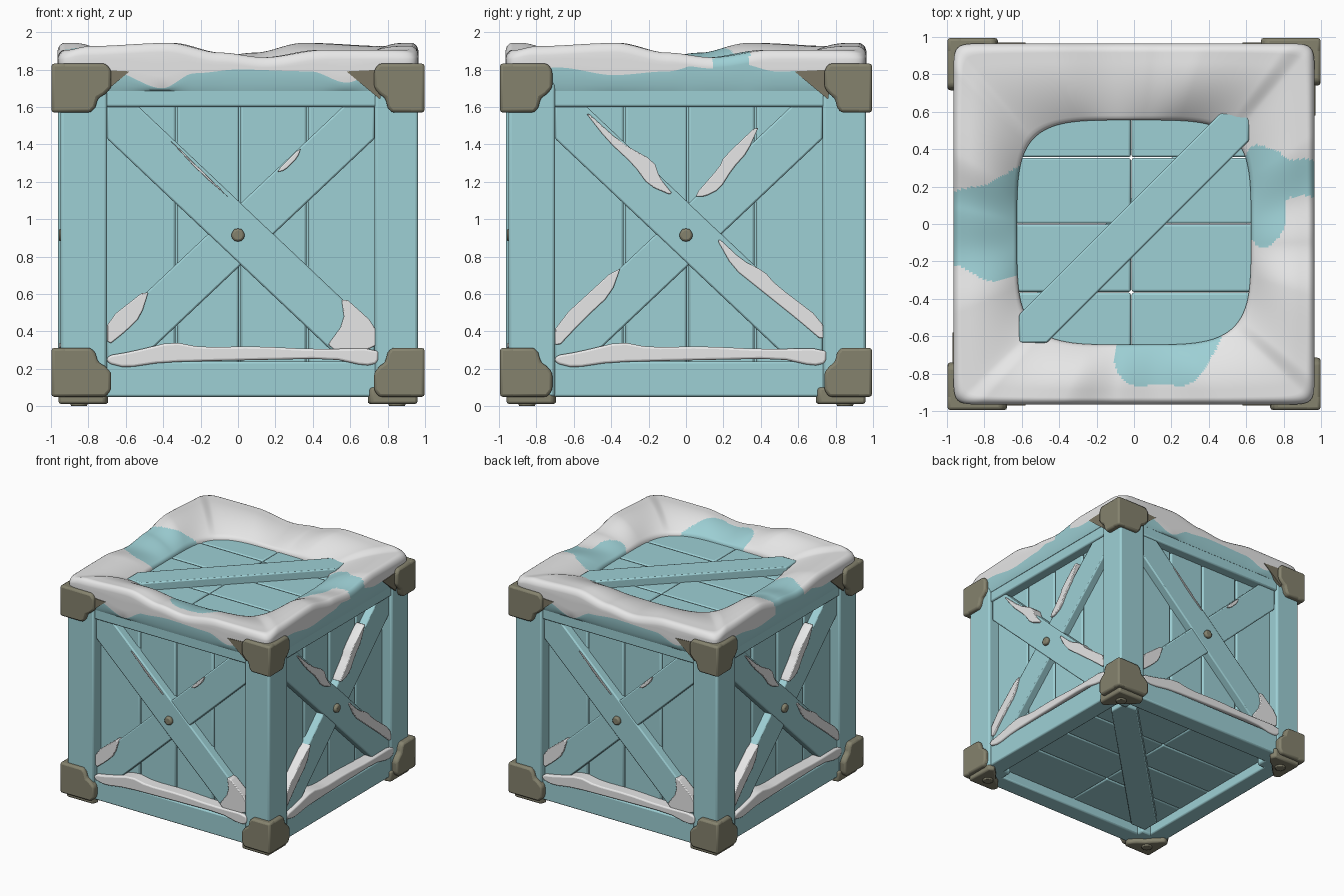
import bpy, bmesh, math
from math import sin, cos, pi

if "Cube" in bpy.data.objects:
    bpy.data.objects.remove(bpy.data.objects["Cube"])


def mat(name, rgb):
    m = bpy.data.materials.new(name)
    m.diffuse_color = (*rgb, 1)
    m.use_nodes = True
    m.node_tree.nodes["Principled BSDF"].inputs["Base Color"].default_value = m.diffuse_color
    return m


TEAL = mat("teal_wood", (.34, .63, .665))
SNOW = mat("snow_white", (.83, .83, .83))
METAL = mat("dull_metal", (.235, .225, .155))
BROWN = mat("brown_metal", (.20, .18, .125))


def finish(bm, name, mats, bevel=0, segs=2, angle=35):
    bmesh.ops.recalc_face_normals(bm, faces=bm.faces)
    me = bpy.data.meshes.new(name)
    bm.to_mesh(me)
    bm.free()
    ob = bpy.data.objects.new(name, me)
    bpy.context.collection.objects.link(ob)
    for m in mats:
        me.materials.append(m)
    if bevel:
        b = ob.modifiers.new("bevel", 'BEVEL')
        b.width, b.segments, b.limit_method = bevel, segs, 'ANGLE'
    bpy.ops.object.select_all(action='DESELECT')
    ob.select_set(True)
    bpy.context.view_layer.objects.active = ob
    bpy.ops.object.shade_smooth_by_angle(angle=math.radians(angle))
    return ob


def prism(name, poly, d0, d1, place, m, bevel=.01, segs=2):
    """Extrude a 2D outline from depth d0 to d1; place(u, v, d) gives the 3D point."""
    bm = bmesh.new()
    a = [bm.verts.new(place(u, v, d0)) for u, v in poly]
    b = [bm.verts.new(place(u, v, d1)) for u, v in poly]
    bm.faces.new(a)
    bm.faces.new(b)
    n = len(poly)
    for i in range(n):
        j = (i + 1) % n
        bm.faces.new((a[i], a[j], b[j], b[i]))
    return finish(bm, name, [m], bevel, segs)


def side(k):
    """Placement on side k (0 front, 1 right, 2 back, 3 left): u right, v up, d outwards."""
    c, s = round(cos(k * pi / 2)), round(sin(k * pi / 2))
    return lambda u, v, d: (c * u + s * d, s * u - c * d, v)


def flat(u, v, d):
    return (u, v, d)


def rect(u0, u1, v0, v1):
    return [(u0, v0), (u1, v0), (u1, v1), (u0, v1)]


def soft(poly):
    """Round an outline by cutting its corners once."""
    out = []
    for (x0, y0), (x1, y1) in zip(poly, poly[1:] + poly[:1]):
        out += [(x0 + (x1 - x0) * t, y0 + (y1 - y0) * t) for t in (.2, .8)]
    return out


def brace(a, b, p, q, cu, cv, f=1):
    """Diagonal band clipped to a rectangle of half size a, b."""
    pts = [(-a, -b), (-a + p, -b), (a, b - q), (a, b), (a - p, b), (-a, -b + q)]
    return [(f * u + cu, v + cv) for u, v in pts]


def lerp(tab, x):
    for (x0, y0), (x1, y1) in zip(tab, tab[1:]):
        if x <= x1:
            t = max(0, (x - x0) / (x1 - x0))
            t = t * t * (3 - 2 * t)
            return y0 + (y1 - y0) * t
    return tab[-1][1]


# Snow outlines on the two kinds of side (front/back and right/left)
LEDGE = [(-.70, .23), (-.6, .205), (-.4, .235), (0, .245), (.5, .255), (.68, .215), (.75, .23),
         (.75, .31), (.4, .305), (.1, .32), (-.2, .315), (-.35, .345), (-.58, .29), (-.70, .27)]
FRONT_SNOW = [
    [(-.70, .32), (-.70, .46), (-.47, .64), (-.52, .48), (-.6, .40)],
    [(.46, .30), (.74, .30), (.74, .43), (.55, .60), (.57, .45)],
    [(.2, 1.25), (.34, 1.39), (.32, 1.33), (.25, 1.26)],
    [(-.4, 1.46), (-.02, 1.09), (-.2, 1.245)]]
RIGHT_SNOW = [
    [(-.56, 1.6), (-.35, 1.41), (-.17, 1.31), (-.14, 1.22), (-.06, 1.12), (-.2, 1.18), (-.28, 1.29), (-.42, 1.42)],
    [(.04, 1.12), (.18, 1.28), (.2, 1.33), (.40, 1.52), (.33, 1.36), (.25, 1.27), (.18, 1.16), (.1, 1.12)],
    [(.15, .92), (.3, .78), (.42, .72), (.48, .65), (.73, .46), (.74, .34), (.6, .46), (.4, .62), (.25, .74)],
    [(-.70, .30), (-.70, .44), (-.34, .77), (-.4, .6), (-.55, .46)]]

# Four sides: rails, planks, crossed braces, rivet and snow drifts
for k in range(4):
    P = side(k)
    prism("corner_post", rect(.73, .963, .05, 1.80), .70, .95, P, TEAL, .016)
    prism("bottom_rail", rect(-.74, .76, .05, .24), .79, .943, P, TEAL, .012)
    prism("top_rail", rect(-.74, .76, 1.60, 1.80), .75, .943, P, TEAL, .012)
    cuts = [-.74, -.33, .01, .37, .76]
    for u0, u1 in zip(cuts, cuts[1:]):
        prism("side_plank", rect(u0 + .004, u1 - .004, .2, 1.64), .80, .86, P, TEAL, .014)
    prism("rising_brace", brace(.715, .69, .16, .18, .015, .92), .84, .925, P, TEAL)
    prism("falling_brace", brace(.715, .69, .16, .18, .015, .92, -1), .84, .930, P, TEAL)
    circle = [(.036 * cos(i * pi / 6), .915 + .036 * sin(i * pi / 6)) for i in range(12)]
    prism("rivet", circle, .92, .958, P, METAL, .012)
    prism("ledge_snow", soft(LEDGE), .85, .958, P, SNOW, .02, 3)
    for poly in (RIGHT_SNOW if k % 2 else FRONT_SNOW):
        prism("brace_snow", soft(poly), .86, .942, P, SNOW, .006)
    tri = [(.58, 1.79), (.64, 1.74), (.76, 1.64), (.78, 1.80)]
    for f in ((1,) if k % 2 else (1, -1)):
        prism("bracket_tip", [(f * u, v) for u, v in tri], .92, .971, P, BROWN, 0)

# Top and bottom: planks and one diagonal brace each
rows = [-.80, -.365, 0, .355, .80]
for name, z0, z1, b0, b1, a in (("top", 1.73, 1.79, 1.76, 1.855, .615), ("bottom", .13, .19, .07, .15, .73)):
    for v0, v1 in zip(rows, rows[1:]):
        for u0, u1 in ((-.80, -.015), (-.015, .80)):
            prism(name + "_plank", rect(u0 + .002, u1 - .002, v0 + .002, v1 - .002), z0, z1, flat, TEAL, .012)
    off = -.02 if name == "top" else 0
    prism(name + "_brace", brace(a, a, .15, .15, 0, off), b0, b1, flat, TEAL)

# Three-armed metal brackets on all eight corners; arm widths differ by side
ARM = [(0, 0), (.29, 0), (.32, .035), (.32, .13), (.285, .165), (.25, .185), (.235, .235), (.21, .262), (0, .262)]
CAP = [(0, 0), (.25, 0), (.27, .05), (.22, .11), (.16, .15), (.12, .20), (.05, .27), (0, .25)]
for sx in (-1, 1):
    for sy in (-1, 1):
        wx = .32 if sx == sy else .27
        wy = .255 if sx == sy else .28
        for low in (True, False):
            def z(v):
                return .05 + v if low else 1.832 - v
            prism("bracket_arm", ARM, .91, .995,
                  lambda u, v, d: (sx * (.998 - u * wx / .32), sy * d, z(v)), METAL, .016)
            prism("bracket_arm", ARM, .91, .998,
                  lambda u, v, d: (sx * d, sy * (.995 - u * wy / .32), z(v)), METAL, .016)
            prism("bracket_cap", CAP, -.038, .05,
                  lambda u, v, d: (sx * (.96 - u), sy * (.96 - v), z(d if low else d + .045)), METAL, .014)
        foot = [(sx * .85 + .045 * cos(i * pi / 6), sy * .85 + .045 * sin(i * pi / 6)) for i in range(12)]
        prism("foot_rivet", foot, 0, .03, flat, METAL, .008)

# Snow cap: a square ring swept round the top, with bare teal patches
HEIGHT = [(-1, 1.905), (-.85, 1.925), (-.4, 1.942), (-.1, 1.89), (.15, 1.865), (.5, 1.905), (1, 1.905)]
EDGE = ([(-1, 1.80), (-.7, 1.79), (-.42, 1.70), (-.24, 1.78), (0, 1.80), (.4, 1.79), (.6, 1.73), (.8, 1.80), (1, 1.80)],
        [(-1, 1.80), (-.7, 1.81), (-.4, 1.77), (-.1, 1.79), (.12, 1.84), (.3, 1.83), (.5, 1.79), (1, 1.80)])


def superellipse(x, y, r, n):
    s = r / (abs(x) ** n + abs(y) ** n) ** (1 / n)
    return x * s, y * s


def bare(x, y):
    w = .04 * sin(17 * x + 2) + .04 * sin(14 * y)
    x, y = x + w * .5, y + w * .5
    left = x < -.6 and -.26 - .1 * (x + .8) < y < .24 + .35 * (x + .75)
    right = ((x - .68) / .15) ** 2 + ((y - .15) / .28) ** 2 < 1 or (x > .66 and .15 < y < .31)
    front = ((x - .17) / .27) ** 2 + ((y + .64) / .23) ** 2 < 1
    return left or right or front


N = 120
bm = bmesh.new()
rings = []
for i in range(4 * N):
    k, u = i // N, -1 + 2 * (i % N) / N
    x, y, _ = side(k)(u, 0, 1)
    h = lerp(HEIGHT, u)
    zb = min(lerp(EDGE[k % 2], u), h - .06)
    ox, oy = superellipse(x, y, .966, 28)
    ix, iy = superellipse(x, y, .625, 4.2)
    iy = iy * .96 - .045
    prof = [(0, 1.76), (0, 1.80)]
    for j in range(1, 31):
        f = j / 33
        t = min(1, f / .75)
        prof.append((f, 1.81 + (h - 1.81) * (1 - (1 - t) ** 2)))
    prof += [(.94, h - .006), (.975, h - .018), (.995, h - .04)]
    prof += [(1, h - .05 + (zb - h + .05) * j / 3) for j in range(4)]
    nb = len(prof) - 1
    prof += [(.985, zb + (1.69 - zb) * .7), (.95, 1.685), (.90, 1.69)]
    rings.append([bm.verts.new((ix + (ox - ix) * f, iy + (oy - iy) * f, z)) for f, z in prof])
for a, b in zip(rings, rings[1:] + rings[:1]):
    for j in range(len(a) - 1):
        face = bm.faces.new((a[j], b[j], b[j + 1], a[j + 1]))
        c = face.calc_center_median()
        face.material_index = 1 if j >= nb or bare(c.x, c.y) else 0
finish(bm, "snow_cap", [SNOW, TEAL], angle=60)
